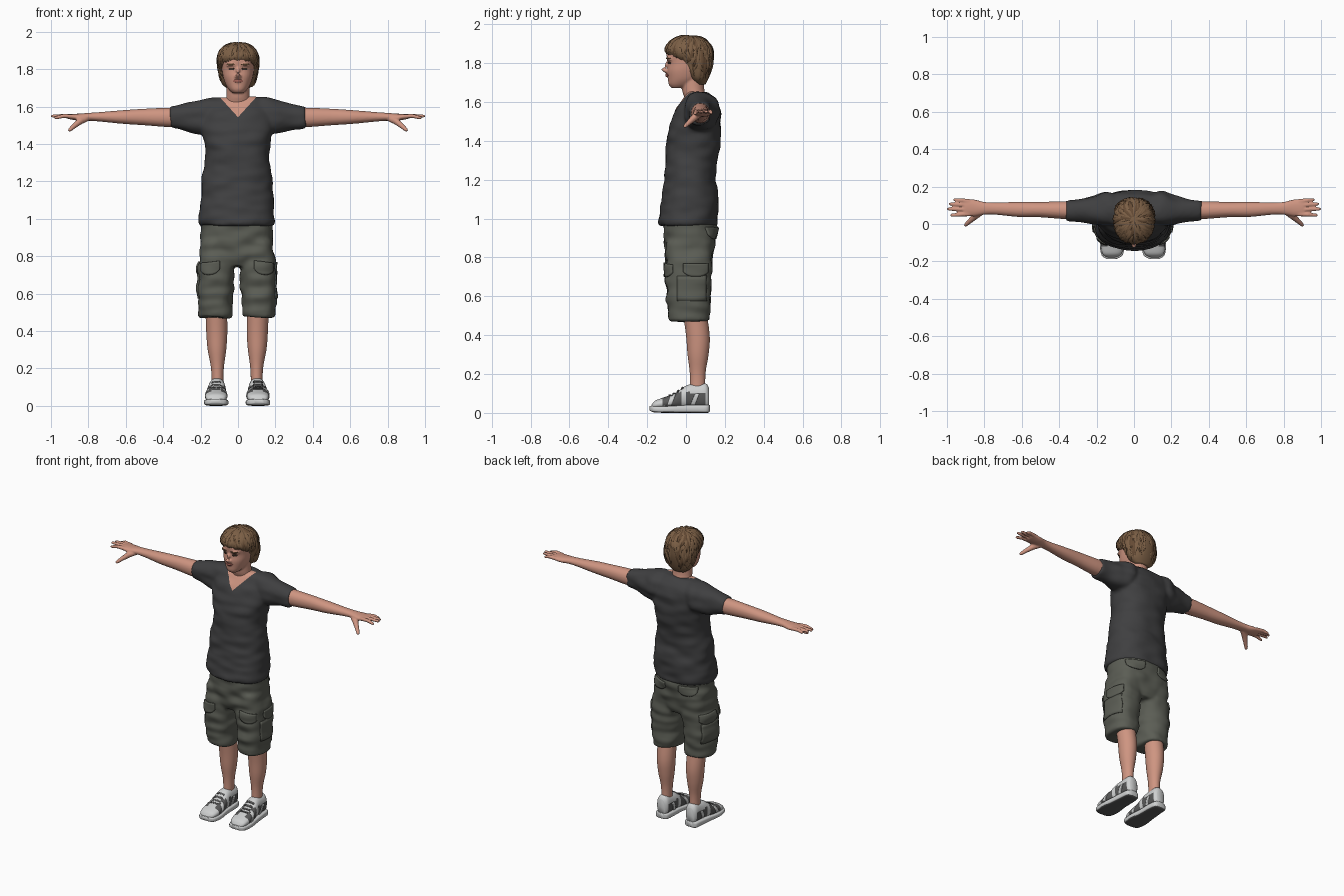
import bpy, bmesh, math, random
from mathutils import Vector, noise
from mathutils.bvhtree import BVHTree

if "Cube" in bpy.data.objects:
    bpy.data.objects.remove(bpy.data.objects["Cube"])

random.seed(4)
V = Vector


def mat(name, r, g, b):
    m = bpy.data.materials.new(name)
    m.diffuse_color = (r, g, b, 1)
    m.use_nodes = True
    m.node_tree.nodes["Principled BSDF"].inputs["Base Color"].default_value = m.diffuse_color
    return m


SKIN = mat("skin", 0.62, 0.30, 0.22)
LIPS = mat("lips", 0.42, 0.14, 0.11)
EYE = mat("eye_dark", 0.05, 0.03, 0.02)
SHIRT = mat("shirt_charcoal", 0.05, 0.05, 0.052)
SHORTS = mat("shorts_olive_grey", 0.105, 0.11, 0.09)
HAIR = mat("hair_brown", 0.20, 0.115, 0.06)
HAIR2 = mat("hair_dark_brown", 0.13, 0.07, 0.035)
WHITE = mat("shoe_white", 0.62, 0.63, 0.63)
GREY = mat("shoe_grey", 0.10, 0.10, 0.10)


def finish(name, bm, *mats):
    bmesh.ops.recalc_face_normals(bm, faces=bm.faces)
    me = bpy.data.meshes.new(name)
    bm.to_mesh(me)
    bm.free()
    for m in mats:
        me.materials.append(m)
    me.shade_smooth()
    ob = bpy.data.objects.new(name, me)
    bpy.context.collection.objects.link(ob)
    return ob


def skin_rings(bm, rings):
    rows = [[bm.verts.new(p) for p in r] for r in rings]
    n = len(rows[0])
    for a, b in zip(rows, rows[1:]):
        for i in range(n):
            bm.faces.new((a[i], a[(i + 1) % n], b[(i + 1) % n], b[i]))
    bm.faces.new(rows[0][::-1])
    bm.faces.new(rows[-1])


def loft(bm, axis, table, power=2.2, n=32, sub=4):
    """Rows are (position on axis, a0, a1, b0, b1): extents on the other axes."""
    rows = []
    for i in range(len(table) - 1):
        p = [V(table[min(max(k, 0), len(table) - 1)]) for k in range(i - 1, i + 3)]
        for s in range(sub):
            t = s / sub
            rows.append(0.5 * (2 * p[1] + (p[2] - p[0]) * t
                        + (2 * p[0] - 5 * p[1] + 4 * p[2] - p[3]) * t * t
                        + (3 * p[1] - p[0] - 3 * p[2] + p[3]) * t ** 3))
    rows.append(V(table[-1]))
    rings = []
    for t, a0, a1, b0, b1 in rows:
        ring = []
        for k in range(n):
            c, s = math.cos(math.tau * k / n), math.sin(math.tau * k / n)
            a = (a0 + a1) / 2 + (a1 - a0) / 2 * math.copysign(abs(c) ** (2 / power), c)
            b = (b0 + b1) / 2 + (b1 - b0) / 2 * math.copysign(abs(s) ** (2 / power), s)
            ring.append({'x': (t, a, b), 'y': (a, t, b), 'z': (a, b, t)}[axis])
        rings.append(ring)
    skin_rings(bm, rings)


def tube(bm, pts, radii, n=10):
    pts = [V(p) for p in pts]
    rings = []
    for i, p in enumerate(pts):
        d = (pts[min(i + 1, len(pts) - 1)] - pts[max(i - 1, 0)]).normalized()
        u = d.cross(V((0, 0.3, 1))).normalized()
        w = d.cross(u)
        rings.append([p + radii[i] * (u * math.cos(math.tau * k / n)
                      + w * math.sin(math.tau * k / n)) for k in range(n)])
    skin_rings(bm, rings)


def fuse(ob, voxel, smooth):
    """Merge overlapping volumes into one smooth skin."""
    mats = list(ob.data.materials)
    r = ob.modifiers.new("fuse", 'REMESH')
    r.mode, r.voxel_size = 'VOXEL', voxel
    s = ob.modifiers.new("soften", 'SMOOTH')
    s.iterations, s.factor = smooth, 0.5
    me = bpy.data.meshes.new_from_object(ob.evaluated_get(bpy.context.evaluated_depsgraph_get()))
    ob.modifiers.clear()
    ob.data = me
    me.materials.clear()
    for m in mats:
        me.materials.append(m)
    me.shade_smooth()
    return ob


def wrinkle(ob, amount, scale):
    nrm = [v.normal.copy() for v in ob.data.vertices]
    for v, d in zip(ob.data.vertices, nrm):
        q = V((v.co.x, v.co.y, v.co.z * 2.2)) * scale
        v.co += d * noise.noise(q) * amount


def mirror(ob, name):
    me = ob.data.copy()
    for v in me.vertices:
        v.co.x = -0.01 - v.co.x if "arm" not in name else -v.co.x
    me.flip_normals()
    new = bpy.data.objects.new(name, me)
    bpy.context.collection.objects.link(new)
    for m in ob.modifiers:
        new.modifiers.new(m.name, 'SOLIDIFY').thickness = m.thickness
    return new


def tree(ob):
    return BVHTree.FromPolygons([v.co for v in ob.data.vertices],
                                [p.vertices for p in ob.data.polygons])


def patch(name, bvh, centre, u, v, ray, top, bottom, m, thick=0.006, n=12):
    """Thin plate laid on a surface; u and v span it, top/bottom shape it."""
    bm = bmesh.new()
    grid = []
    for i in range(n + 1):
        a = -1 + 2 * i / n
        col = []
        for j in range(7):
            h = bottom(a) + (top(a) - bottom(a)) * j / 6
            hit, nr, _, _ = bvh.ray_cast(V(centre) + V(u) * a + V(v) * h, V(ray))
            col.append(bm.verts.new(hit - V(ray) * 0.002) if hit else None)
        grid.append(col)
    for c, d in zip(grid, grid[1:]):
        for j in range(6):
            q = (c[j], d[j], d[j + 1], c[j + 1])
            if all(q):
                bm.faces.new(q)
    ob = finish(name, bm, m)
    if ob.data.polygons and ob.data.polygons[0].normal.dot(V(ray)) > 0:
        ob.data.flip_normals()
    sol = ob.modifiers.new("thickness", 'SOLIDIFY')
    sol.thickness, sol.offset = thick, 1
    sol.offset = 0
    return ob


def lens(a): return math.sqrt(max(0.0, 1 - a * a)) + 0.02
def flat(a): return 1.0
def flap(a): return -0.25 - 0.75 * (1 - abs(a) ** 3)


# Shirt: body and sleeves fused
bm = bmesh.new()
loft(bm, 'z', [(.962, -.203, .19, -.138, .158), (1.0, -.212, .197, -.141, .165), (1.1, -.2, .19, -.125, .165),
               (1.2, -.195, .182, -.113, .153), (1.3, -.174, .168, -.104, .16), (1.4, -.18, .175, -.1, .178),
               (1.5, -.2, .19, -.075, .183), (1.58, -.19, .18, -.04, .172), (1.63, -.15, .14, -.008, .145),
               (1.652, -.1, .1, .015, .11)], 2.35, 40)
sleeve = [(.05, .0, .13, 1.5, 1.648), (.14, -.01, .172, 1.455, 1.652), (.21, -.006, .152, 1.45, 1.632),
          (.29, .01, .135, 1.472, 1.614), (.36, .015, .127, 1.482, 1.602)]
loft(bm, 'x', sleeve)
loft(bm, 'x', [(-x, a, b, c, d) for x, a, b, c, d in sleeve])
shirt = fuse(finish("shirt", bm, SHIRT, SKIN), 0.01, 5)
wrinkle(shirt, 0.009, 9)
# V neckline cut into the shirt front
bm = bmesh.new()
bm.from_mesh(shirt.data)
for s in (1, -1):
    bmesh.ops.bisect_plane(bm, geom=bm.verts[:] + bm.edges[:] + bm.faces[:],
                           plane_co=(0, 0, 1.543), plane_no=(-1.1 * s, 0, 1))
for f in bm.faces:
    c = f.calc_center_median()
    f.material_index = int(c.z > 1.543 + 1.1 * abs(c.x) and c.y < 0.06)
bm.to_mesh(shirt.data)
bm.free()

# Shorts: hips and two wide legs fused
bm = bmesh.new()
loft(bm, 'z', [(.745, -.17, .16, -.085, .12), (.8, -.2, .19, -.107, .14), (.9, -.2, .188, -.112, .155),
               (1.0, -.197, .183, -.12, .152)], 2.5)
leg = [(.474, .024, .197, -.086, .12), (.55, .02, .205, -.096, .124), (.7, .01, .205, -.105, .131),
       (.8, 0, .197, -.106, .138), (.88, 0, .185, -.1, .14)]
loft(bm, 'z', leg, 2.5)
loft(bm, 'z', [(z, -.01 - b, -.01 - a, c, d) for z, a, b, c, d in leg], 2.5)
shorts = fuse(finish("shorts", bm, SHORTS), 0.01, 4)
wrinkle(shorts, 0.012, 9)
bvh = tree(shorts)

# Cargo flaps and pockets on the thighs, flaps on the seat
for s, side in ((1, "right"), (-1, "left")):
    x = lambda v: -0.005 + s * v
    patch(side + "_front_cargo_flap", bvh, (x(.142), -.4, .735), (.05, 0, -.006 * s), (0, 0, .034),
          (0, 1, 0), flat, flap, SHORTS, .012)
    patch(side + "_side_cargo_flap", bvh, (x(.5), .05, .735), (0, .065, 0), (0, 0, .034),
          (-s, 0, 0), flat, flap, SHORTS, .012)
    patch(side + "_cargo_pocket", bvh, (x(.5), .03, .64), (0, .075, 0), (0, 0, .065),
          (-s, 0, 0), flat, lambda a: -1, SHORTS, .008)
    patch(side + "_seat_flap", bvh, (x(.105), .5, .925), (.055, 0, 0), (0, 0, .03),
          (0, -1, 0), flat, flap, SHORTS, .012)

# Lower legs
bm = bmesh.new()
loft(bm, 'z', [(.08, .07, .13, .02, .1), (.2, .066, .134, .02, .1), (.3, .053, .152, .008, .116),
               (.4, .047, .16, .0, .122), (.55, .05, .165, -.02, .1)], 2)
mirror(finish("right_leg", bm, SKIN), "left_leg")

# Shoes: upper coloured by zone, sole, side stripes, laces
bm = bmesh.new()
loft(bm, 'y', [(-.178, .085, .135, .02, .04), (-.16, .058, .158, .02, .062), (-.12, .047, .166, .02, .078),
               (-.06, .05, .163, .02, .1), (0, .055, .152, .02, .14), (.05, .058, .146, .02, .15),
               (.1, .06, .143, .02, .152), (.118, .075, .13, .025, .13)], 2.3, 32, 5)
for f in bm.faces:
    c = f.calc_center_median()
    f.material_index = int(-.115 < c.y < .1 and .035 < c.z < .105 - .1 * c.y * (c.y < 0)
                           and not (-.02 < c.y < .0) and abs(c.x - .105) > .025)
shoe = finish("right_shoe", bm, WHITE, GREY)
mirror(shoe, "left_shoe")
bm = bmesh.new()
loft(bm, 'y', [(-.187, .085, .135, .012, .036), (-.165, .05, .164, .003, .036), (-.1, .041, .172, 0, .036),
               (-.02, .05, .163, .0, .04), (.06, .052, .155, 0, .042), (.11, .06, .148, 0, .042),
               (.123, .08, .125, .008, .04)], 4, 32, 4)
for f in bm.faces:
    f.material_index = int(f.calc_center_median().z < .006)
mirror(finish("right_sole", bm, WHITE, GREY), "left_sole")
bvh = tree(shoe)
for i, y in enumerate((-.075, .045)):
    for s in (1, -1):
        p = patch(f"right_shoe_stripe_{i}_{s}", bvh, (.105 + s * .3, y, .068), (0, .011, 0), (0, .012, .03),
                  (-s, 0, 0), flat, lambda a: -1, WHITE, .005, 4)
        mirror(p, f"left_shoe_stripe_{i}_{s}")
for i in range(4):
    p = patch(f"right_lace_{i}", bvh, (.106, -.085 + i * .022, .4), (.026, 0, 0), (0, .005, 0),
              (0, 0, -1), flat, lambda a: -1, GREY, .006, 6)
    mirror(p, f"left_lace_{i}")

# Arm, palm, fingers and thumb fused
bm = bmesh.new()
loft(bm, 'x', [(.25, .03, .12, 1.495, 1.595), (.36, .026, .122, 1.49, 1.594), (.5, .036, .118, 1.5, 1.588),
               (.62, .038, .118, 1.508, 1.58), (.74, .05, .115, 1.52, 1.57), (.8, .05, .118, 1.524, 1.566),
               (.85, .042, .13, 1.524, 1.562), (.9, .042, .134, 1.532, 1.56), (.915, .05, .128, 1.537, 1.556)], 2.1)
for y0, y1, x1, z1 in ((.122, .13, .966, 1.543), (.099, .107, .991, 1.549), (.076, .08, 1.0, 1.549), (.053, .047, .984, 1.54)):
    tube(bm, [(.88, y0, 1.546), (.93, (y0 + y1) / 2, 1.55), (x1 - .01, y1, z1), (x1, y1, z1)],
         (.012, .0115, .009, .005))
tube(bm, [(.80, .075, 1.54), (.845, .045, 1.522), (.875, .018, 1.497), (.9, -.005, 1.475), (.906, -.01, 1.47)],
     (.016, .019, .014, .0105, .006))
mirror(fuse(finish("right_arm", bm, SKIN), 0.005, 3), "left_arm")

# Head with neck, nose and brow
bm = bmesh.new()
loft(bm, 'z', [(1.672, -.028, .028, -.075, -.01), (1.69, -.048, .048, -.089, .04), (1.72, -.067, .067, -.093, .08),
               (1.76, -.08, .08, -.097, .1), (1.8, -.086, .086, -.093, .115), (1.85, -.088, .088, -.1, .12),
               (1.9, -.07, .07, -.075, .1), (1.925, -.03, .03, -.03, .06)], 2.2)
loft(bm, 'z', [(1.57, -.085, .085, 0, .13), (1.62, -.07, .07, -.008, .11), (1.66, -.062, .062, -.02, .095),
               (1.75, -.06, .06, -.03, .09)], 2)
tube(bm, [(0, -.085, 1.815), (0, -.1, 1.79), (0, -.117, 1.768), (0, -.1, 1.756)], (.009, .011, .0145, .011))
for s in (1, -1):
    tube(bm, [(s * .008, -.09, 1.822), (s * .035, -.09, 1.825), (s * .06, -.075, 1.82)], (.008, .011, .007))
    tube(bm, [(s * .006, -.1, 1.76), (s * .017, -.1, 1.76)], (.009, .007))
tube(bm, [(-.018, -.088, 1.737), (0, -.094, 1.737), (.018, -.088, 1.737)], (.006, .01, .006))
head = fuse(finish("head", bm, SKIN), 0.005, 4)
bvh = tree(head)
patch("lips", bvh, (0, -.4, 1.737), (.027, 0, 0), (0, 0, .008), (0, 1, 0), lens, lambda a: -lens(a), LIPS, .004)
for s, side in ((1, "right"), (-1, "left")):
    patch(side + "_eye", bvh, (s * .036, -.4, 1.801), (.016, 0, 0), (0, 0, .006), (0, 1, 0),
          lens, lambda a: -lens(a), EYE, .004)
    patch(side + "_eyebrow", bvh, (s * .038, -.4, 1.825), (.023, 0, 0), (0, 0, .004), (0, 1, 0),
          lens, lambda a: -lens(a), HAIR2, .005)

# Hair: cap plus layered pointed locks
bm = bmesh.new()
loft(bm, 'z', [(1.69, -.05, .05, .05, .1), (1.72, -.085, .085, .02, .115), (1.76, -.098, .098, -.005, .128),
               (1.8, -.104, .104, -.02, .136), (1.835, -.107, .107, -.082, .138), (1.865, -.106, .106, -.104, .136),
               (1.9, -.091, .091, -.088, .117), (1.925, -.062, .062, -.055, .085), (1.939, -.02, .02, -.01, .04)], 2.1)
cap = finish("hair_cap", bm, HAIR)
bvh = tree(cap)
mid = V((0, .025, 1.83))
bm = bmesh.new()
for k in range(190):
    az = random.uniform(0, math.tau)
    back = math.sin(az)                      # -1 is the front
    end = math.radians(93 + 45 * min(1, max(0, (back + .75) / .7)) + random.uniform(-6, 9))
    start = random.uniform(.05, .72) * end
    stop = min(end, start + random.uniform(.6, 1.1))
    swirl, width = random.uniform(-.45, .45), random.uniform(.009, .016)
    rows = []
    for i in range(7):
        t = i / 6
        th, a = start + (stop - start) * t, az + swirl * t * t
        d = V((math.cos(a) * math.sin(th), math.sin(a) * math.sin(th), math.cos(th)))
        hit = bvh.ray_cast(mid + d * .5, -d)[0] or mid + d * .1
        side = V((-math.sin(a), math.cos(a), 0))
        w = width * (1 - t ** 3) * (.5 + 1.2 * min(t, .5)) + .001
        lift = .002 + .007 * math.sin(math.pi * min(1, t * .8 + .1))
        rows.append([bm.verts.new(p) for p in (hit - side * w - d * .002, hit + d * lift, hit + side * w - d * .002)])
    for p, q in zip(rows, rows[1:]):
        for j in range(2):
            bm.faces.new((p[j], q[j], q[j + 1], p[j + 1])).material_index = int(k % 4 == 0)
finish("hair_locks", bm, HAIR, HAIR2)
